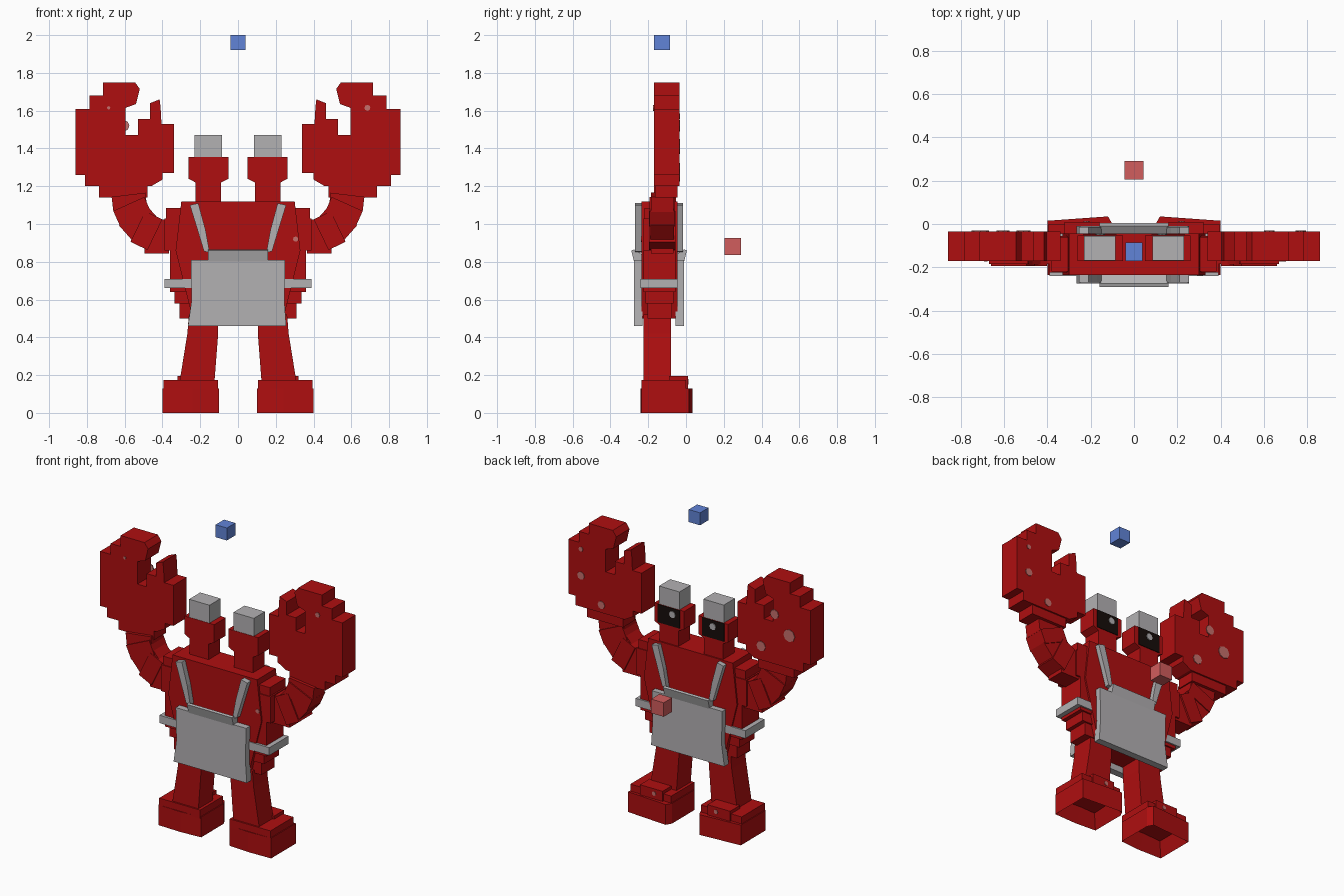
import bpy, bmesh, math
from mathutils import Matrix, Vector

cube = bpy.data.objects.get("Cube")
if cube:
    bpy.data.objects.remove(cube, do_unlink=True)


def material(name, rgb):
    m = bpy.data.materials.new(name)
    m.use_nodes = True
    m.diffuse_color = (*rgb, 1)
    m.node_tree.nodes["Principled BSDF"].inputs["Base Color"].default_value = (*rgb, 1)
    return m


RED = material("shell red", (0.43, 0.0045, 0.005))
GREY = material("cloth grey", (0.45, 0.44, 0.45))
BLACK = material("eye black", (0.008, 0.004, 0.003))
PINK = material("spot pink", (0.56, 0.16, 0.15))
BLUE = material("marker blue", (0.12, 0.23, 0.68))
CORAL = material("marker coral", (0.64, 0.11, 0.11))
SIDES = {1: "left", -1: "right"}
MID = -0.1425  # depth plane the apron is mirrored about


def finish(name, bm, mat):
    bmesh.ops.recalc_face_normals(bm, faces=bm.faces)
    me = bpy.data.meshes.new(name)
    bm.to_mesh(me)
    bm.free()
    me.materials.append(mat)
    ob = bpy.data.objects.new(name, me)
    bpy.context.collection.objects.link(ob)
    return ob


def prism(name, points, lo, hi, mat, axis="y", hollow=0):
    """Extrude a 2D outline along one axis; hollow sinks a recess in the base."""
    place = {"x": lambda a, b, t: (t, a, b),
             "y": lambda a, b, t: (a, t, b),
             "z": lambda a, b, t: (a, b, t)}[axis]
    bm = bmesh.new()
    base = bm.faces.new([bm.verts.new(place(a, b, lo)) for a, b in points])
    grown = bmesh.ops.extrude_face_region(bm, geom=[base], use_keep_orig=True)["geom"]
    move = Vector(place(0, 0, hi - lo))
    bmesh.ops.translate(bm, vec=move, verts=[v for v in grown if isinstance(v, bmesh.types.BMVert)])
    bmesh.ops.recalc_face_normals(bm, faces=bm.faces)
    if hollow:
        bmesh.ops.inset_individual(bm, faces=[base], thickness=0.045, depth=0)
        bmesh.ops.translate(bm, vec=(0, 0, hollow), verts=base.verts)
    return finish(name, bm, mat)


def box(name, x, y, z, mat, tilt=0):
    """Box from axis ranges, optionally tilted about its own y axis."""
    bm = bmesh.new()
    size = [r[1] - r[0] for r in (x, y, z)]
    mid = [(r[1] + r[0]) / 2 for r in (x, y, z)]
    m = Matrix.Translation(mid) @ Matrix.Rotation(tilt, 4, "Y") @ Matrix.Diagonal((*size, 1))
    bmesh.ops.create_cube(bm, size=1, matrix=m)
    return finish(name, bm, mat)


def spot(name, x, y, z, r, mat=PINK):
    bm = bmesh.new()
    m = Matrix.Translation((x, y, z)) @ Matrix.Rotation(math.pi / 2, 4, "X")
    bmesh.ops.create_cone(bm, cap_ends=True, segments=8, radius1=r, radius2=r, depth=0.006, matrix=m)
    return finish(name, bm, mat)


def flip(points, s):
    return [(a * s, b) for a, b in points]


def span(s, a, b):
    return tuple(sorted((s * a, s * b)))


# Torso: stacked tiers, widest at the shoulders
tiers = [(0.31, 0.5, 0.58, 0.03), (0.335, 0.58, 0.64, 0.02), (0.36, 0.64, 0.86, 0.01),
         (0.39, 0.86, 1.03, 0.01), (0.38, 1.03, 1.085, 0.015)]
for i, (w, z0, z1, inset) in enumerate(tiers):
    box(f"torso_tier_{i}", (-w, w), (-0.235 + inset, -0.045 - inset), (z0, z1), RED)
prism("torso_core", [(-0.24, 0.5), (0.24, 0.5), (0.33, 0.86), (0.3, 1.12), (-0.3, 1.12), (-0.33, 0.86)],
      -0.235, -0.045, RED)

# Apron panels, bibs and straps on both faces, joined by a belt
skirt = [(-0.265, 0.46), (0.255, 0.46), (0.245, 0.6), (0.25, 0.81), (-0.25, 0.81), (-0.245, 0.6)]
bib = [(-0.235, 0.79), (-0.272, 0.79), (-0.29, 0.86), (-0.275, 0.865), (-0.235, 0.84)]
strap = [(0.15, 0.85), (0.18, 0.855), (0.215, 0.97), (0.255, 1.1), (0.21, 1.11), (0.172, 0.97)]
for face in ("front", "back"):
    def depth(y):
        return y if face == "front" else 2 * MID - y
    prism(f"apron_{face}", skirt, depth(-0.275), depth(-0.23), GREY)
    prism(f"bib_{face}", [(depth(y), z) for y, z in bib], -0.16, 0.16, GREY, "x")
    for s, side in SIDES.items():
        prism(f"strap_{face}_{side}", flip(strap, s), depth(-0.27), depth(-0.23), GREY)
box("belt", (-0.39, 0.39), (-0.24, -0.045), (0.66, 0.71), GREY)

claw = [(0.34, 1.27), (0.34, 1.53), (0.405, 1.53), (0.41, 1.62), (0.415, 1.66), (0.465, 1.64),
        (0.465, 1.555), (0.53, 1.555), (0.53, 1.47), (0.595, 1.47), (0.595, 1.615), (0.54, 1.635),
        (0.52, 1.715), (0.545, 1.75), (0.715, 1.75), (0.715, 1.68), (0.785, 1.68), (0.785, 1.61),
        (0.86, 1.61), (0.86, 1.26), (0.81, 1.26), (0.81, 1.2), (0.46, 1.2), (0.4, 1.235), (0.4, 1.27)]
# Arm segments: centre x, centre z, length, width, tilt, half depth
arm = [(0.43, 0.935, 0.13, 0.18, 0.0, 0.06), (0.485, 0.965, 0.10, 0.18, 0.45, 0.07),
       (0.53, 1.015, 0.10, 0.18, 0.85, 0.062), (0.56, 1.065, 0.09, 0.18, 1.15, 0.068),
       (0.575, 1.115, 0.08, 0.18, 1.45, 0.06)]
leg = [(0.105, 0.52), (0.26, 0.52), (0.268, 0.42), (0.31, 0.16), (0.125, 0.16), (0.105, 0.42)]
foot = [(0.10, -0.23), (0.24, -0.24), (0.4, -0.235), (0.4, 0.015), (0.12, 0.035), (0.10, 0.0)]

for s, side in SIDES.items():
    # Claw with wrist step and arm
    prism(f"claw_{side}", flip(claw, s), -0.17, -0.035, RED)
    box(f"wrist_{side}", span(s, 0.48, 0.735), (-0.165, -0.045), (1.14, 1.21), RED)
    for i, (x, z, length, width, tilt, d) in enumerate(arm):
        box(f"arm_{side}_{i}", (s * x - length / 2, s * x + length / 2), (-0.125 - d, -0.125 + d),
            (z - width / 2, z + width / 2), RED, -s * tilt)

    # Eye stalk, head, lid cube and painted eye
    stalk = [(0.09, 1.1), (0.225, 1.1), (0.225, 1.22), (0.262, 1.24), (0.262, 1.355),
             (0.05, 1.355), (0.05, 1.24), (0.09, 1.22)]
    prism(f"eye_stalk_{side}", flip(stalk, s), -0.17, -0.053, RED)
    box(f"eye_cap_{side}", span(s, 0.085, 0.23), (-0.168, -0.055), (1.355, 1.47), GREY)
    box(f"eye_{side}", span(s, 0.08, 0.235), (-0.055, -0.049), (1.238, 1.354), BLACK)
    spot(f"eye_glint_{side}", 0.13 if s > 0 else -0.157, -0.048, 1.315, 0.022, GREY)

    # Leg and hollow foot with a raised toe
    prism(f"leg_{side}", flip(leg, s), -0.225, -0.08, RED)
    prism(f"foot_{side}", flip(foot, s), 0, 0.13, RED, "z", hollow=0.09)
    box(f"foot_top_{side}", span(s, 0.105, 0.395), (-0.235, -0.0), (0.12, 0.175), RED)
    box(f"toe_{side}", span(s, 0.16, 0.32), (-0.09, 0.01), (0.12, 0.195), RED)
    spot(f"foot_spot_{side}", s * 0.22, 0.01, 0.165, 0.014)

# Painted spots on the claws and chest
back_spots = [(0.77, 1.4, 0.025), (0.77, 1.57, 0.015), (0.625, 1.25, 0.025),
              (-0.605, 1.52, 0.03), (-0.71, 1.41, 0.04), (-0.51, 1.29, 0.032)]
for i, (x, z, r) in enumerate(back_spots):
    spot(f"claw_back_spot_{i}", x, -0.034, z, r)
spot("claw_front_spot_left", 0.685, -0.171, 1.615, 0.016)
spot("claw_front_spot_right", -0.685, -0.171, 1.615, 0.009)
spot("chest_spot", 0.305, -0.236, 0.92, 0.014)

# Floating markers
box("marker_above", (-0.04, 0.04), (-0.17, -0.085), (1.92, 2.0), BLUE)
box("marker_behind", (-0.045, 0.045), (0.205, 0.29), (0.835, 0.925), CORAL)
